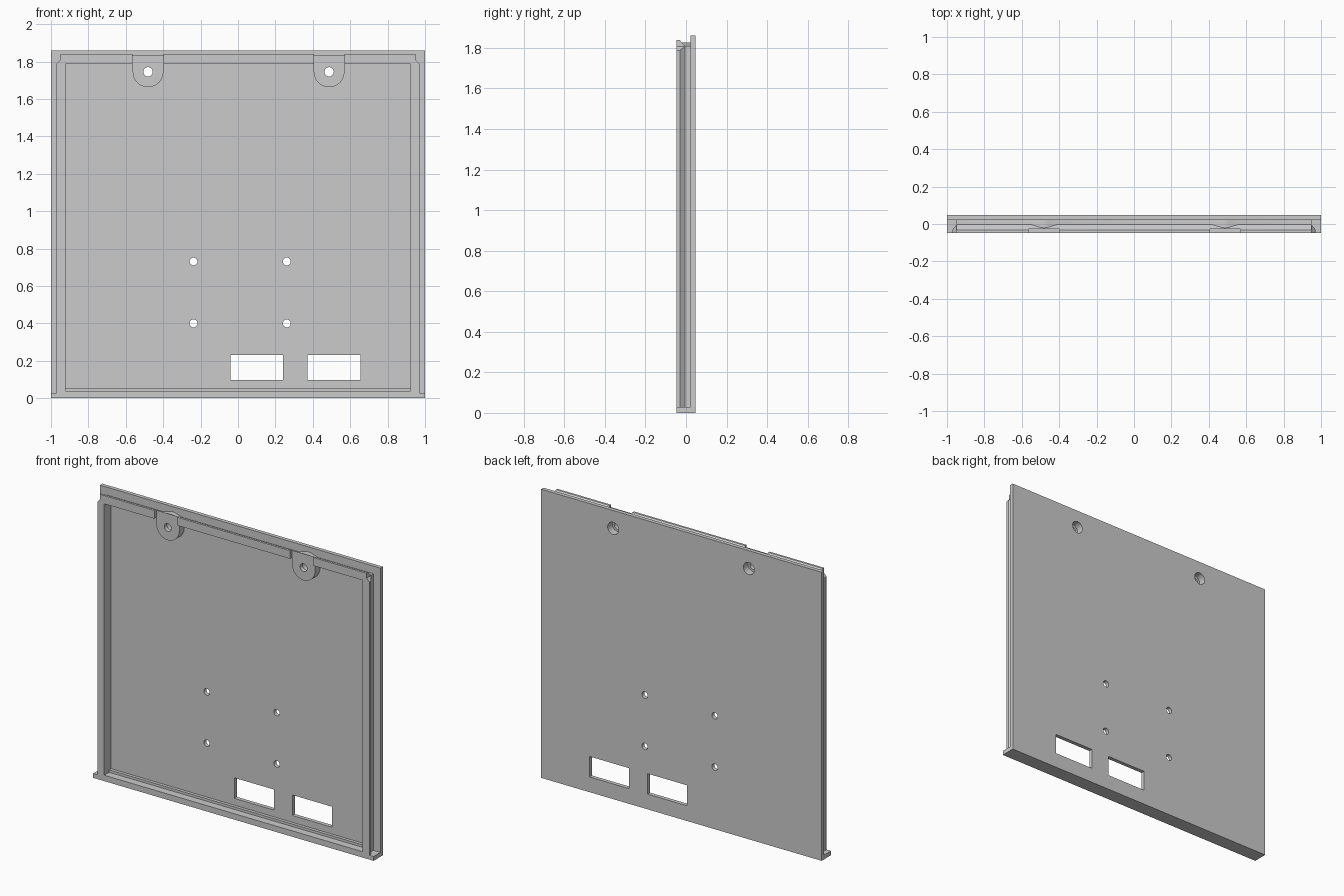
import bpy, bmesh, math

if "Cube" in bpy.data.objects:
    bpy.data.objects.remove(bpy.data.objects["Cube"])

F, B, P = -0.047, 0.047, 0.022      # front face, back face, inner face of the panel


def hull(name, pts):
    """Convex solid through the given points."""
    bm = bmesh.new()
    for p in pts:
        bm.verts.new(p)
    bmesh.ops.convex_hull(bm, input=bm.verts)
    bmesh.ops.dissolve_limit(bm, angle_limit=0.01, verts=bm.verts, edges=bm.edges)
    bmesh.ops.recalc_face_normals(bm, faces=bm.faces)
    me = bpy.data.meshes.new(name)
    bm.to_mesh(me)
    bm.free()
    ob = bpy.data.objects.new(name, me)
    bpy.context.collection.objects.link(ob)
    return ob


def box(name, xs, ys, zs):
    return hull(name, [(x, y, z) for x in xs for y in ys for z in zs])


def circle(x, z, r, n=32):
    return [(x + r * math.cos(2 * math.pi * i / n),
             z + r * math.sin(2 * math.pi * i / n)) for i in range(n)]


def prism(name, xz, y0, y1):
    return hull(name, [(x, y, z) for x, z in xz for y in (y0, y1)])


def combine(target, others, operation):
    bpy.context.view_layer.objects.active = target
    for ob in others:
        ob.hide_render = True
        m = target.modifiers.new("bool", 'BOOLEAN')
        m.operation, m.solver, m.object = operation, 'EXACT', ob
        bpy.ops.object.modifier_apply(modifier=m.name)
        bpy.data.objects.remove(ob, do_unlink=True)


# back panel
panel = box("cover_panel", (-1, 1), (P, B), (0, 1.86))

# bottom lip, bottom rail with its inner step, top rail
adds = [box("bottom_lip", (-1, 1), (F, 0.03), (0, 0.028)),
        box("bottom_rail", (-0.935, 0.935), (F, 0.03), (0.01, 0.038)),
        box("bottom_step", (-0.935, 0.935), (0.002, 0.03), (0.01, 0.054)),
        box("top_rail", (-0.95, 0.95), (F, 0.03), (1.787, 1.81))]

# snap flare along the top
top = [(F, 1.795), (F, 1.84), (-0.033, 1.84), (-0.004, 1.81), (-0.004, 1.795)]
adds.append(hull("top_flare", [(x, y, z) for x in (-0.95, 0.95) for y, z in top]))

# side rails with tapered flares
for s in (-1, 1):
    adds.append(box("side_rail", (s * 0.921, s * 0.95), (F, 0.03), (0.01, 1.81)))
    inner = [(s * 0.935, F), (s * 0.935, -0.004), (s * 0.95, -0.004), (s * 0.95, F)]
    outer = [(s * 0.97, F), (s * 0.97, -0.03)]
    adds.append(hull("side_flare",
                     [(x, y, z) for x, y in inner for z in (0.01, 1.808)] +
                     [(x, y, z) for x, y in outer for z in (0.01, 1.788)]))

# rounded screw tabs, set back from the rail front
cuts, tabs = [], []
for x in (-0.481, 0.487):
    cuts.append(box("tab_notch", (x - 0.082, x + 0.082), (-0.1, -0.028), (1.7, 1.9)))
    tabs.append(prism("screw_tab", circle(x, 1.745, 0.082, 48) +
                      [(x - 0.082, 1.805), (x + 0.082, 1.805)], -0.028, 0.03))
combine(panel, adds, 'UNION')
combine(panel, cuts, 'DIFFERENCE')
combine(panel, tabs, 'UNION')

# screw holes with counterbores, mounting holes, port windows
holes = []
for x in (-0.481, 0.487):
    holes.append(prism("screw_hole", circle(x, 1.745, 0.025), -0.1, 0.1))
    holes.append(prism("counterbore", circle(x, 1.745, 0.039), 0.0, 0.1))
for x in (-0.238, 0.261):
    for z in (0.40, 0.731):
        holes.append(prism("mount_hole", circle(x, z, 0.021), -0.1, 0.1))
for xs in ((-0.041, 0.24), (0.372, 0.656)):
    holes.append(box("port_window", xs, (-0.1, 0.1), (0.098, 0.23)))
combine(panel, holes, 'DIFFERENCE')

panel.select_set(True)
bpy.ops.object.shade_smooth_by_angle(angle=math.radians(25))
